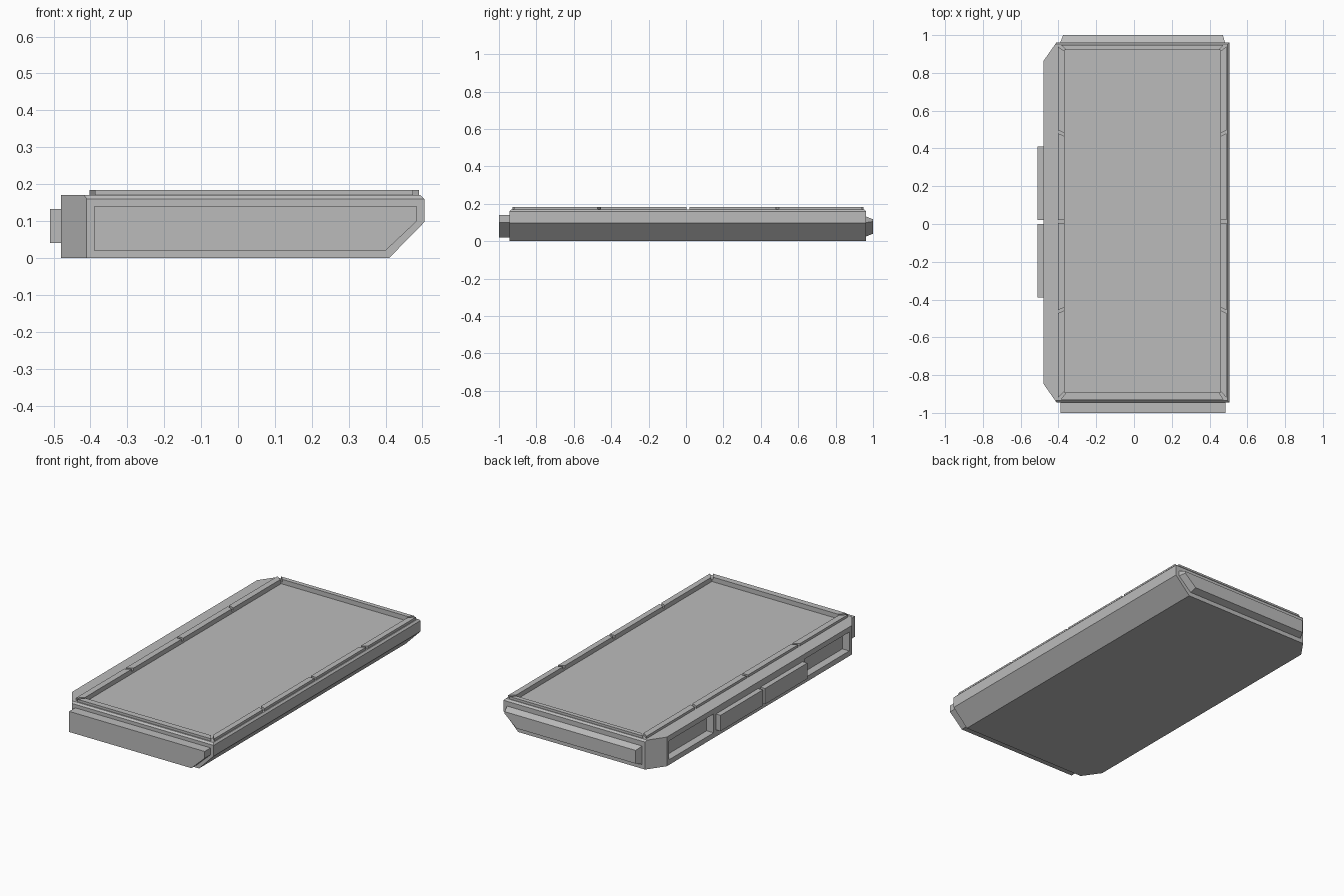
import bpy, bmesh
from mathutils import Vector

cube = bpy.data.objects.get("Cube")
if cube:
    bpy.data.objects.remove(cube, do_unlink=True)

grey = bpy.data.materials.new("plain grey")
grey.use_nodes = True
grey.diffuse_color = (0.5, 0.5, 0.5, 1)
bsdf = next(n for n in grey.node_tree.nodes if n.type == 'BSDF_PRINCIPLED')
bsdf.inputs["Base Color"].default_value = (0.5, 0.5, 0.5, 1)


def loft(name, first, last, cuts=()):
    """Join two matching rings of points into a solid, then slice it by planes."""
    bm = bmesh.new()
    a = [bm.verts.new(p) for p in first]
    b = [bm.verts.new(p) for p in last]
    bm.faces.new(a)
    bm.faces.new(b[::-1])
    for i in range(len(a)):
        j = (i + 1) % len(a)
        bm.faces.new((a[i], b[i], b[j], a[j]))
    for point, normal in cuts:
        geom = bm.verts[:] + bm.edges[:] + bm.faces[:]
        cut = bmesh.ops.bisect_plane(bm, geom=geom, plane_co=point,
                                     plane_no=normal, clear_outer=True)
        edges = [e for e in cut["geom_cut"] if isinstance(e, bmesh.types.BMEdge)]
        bmesh.ops.contextual_create(bm, geom=edges)
    bmesh.ops.recalc_face_normals(bm, faces=bm.faces)
    mesh = bpy.data.meshes.new(name)
    bm.to_mesh(mesh)
    bm.free()
    mesh.materials.append(grey)
    obj = bpy.data.objects.new(name, mesh)
    bpy.context.collection.objects.link(obj)
    return obj


def along_y(name, profile, y0, y1, outer=None, cuts=()):
    return loft(name, [(x, y0, z) for x, z in profile],
                [(x, y1, z) for x, z in outer or profile], cuts)


def along_z(name, plan, z0, z1):
    return loft(name, [(x, y, z0) for x, y in plan], [(x, y, z1) for x, y in plan])


def box(name, x0, x1, y0, y1, z0, z1):
    return along_z(name, [(x0, y0), (x1, y0), (x1, y1), (x0, y1)], z0, z1)


# Main slab, with a sloped lower edge, bevelled top and two clipped corners
FRONT, BACK, TOP = -0.945, 0.962, 0.17
body = along_y(
    "body",
    [(-0.48, 0), (0.41, 0), (0.505, 0.097), (0.505, 0.16), (0.495, TOP), (-0.48, TOP)],
    FRONT, BACK,
    cuts=[((0, FRONT, 0.16), (0, -1, 1)), ((0, BACK, 0.16), (0, 1, 1)),
          ((-0.41, FRONT, 0), (-0.1, -0.07, 0)), ((-0.41, BACK, 0), (-0.1, 0.07, 0))])

# Sunken top panel and side pockets
X0, X1, Y0, Y1 = -0.367, 0.457, -0.892, 0.922
FLOOR = 0.157
cutters = [box("panel_cutter", X0, X1, Y0, Y1, FLOOR, 0.3)]
for y0, y1 in ((0.43, 0.84), (-0.82, -0.41)):
    cutters.append(box("pocket_cutter", -0.6, -0.435, y0, y1, 0.03, 0.14))
for cutter in cutters:
    cutter.hide_render = True
    mod = body.modifiers.new("cut", 'BOOLEAN')
    mod.operation = 'DIFFERENCE'
    mod.solver = 'EXACT'
    mod.object = cutter
bpy.context.view_layer.update()
cut_mesh = bpy.data.meshes.new_from_object(
    body.evaluated_get(bpy.context.evaluated_depsgraph_get()))
body.modifiers.clear()
body.data = cut_mesh
for cutter in cutters:
    bpy.data.objects.remove(cutter, do_unlink=True)

# Front plate and tapered back pad, both following the sloped edge
along_y("front_plate",
        [(-0.39, 0.02), (0.4, 0.02), (0.485, 0.1), (0.485, 0.14), (-0.39, 0.14)],
        -1, FRONT)
along_y("back_pad",
        [(-0.39, 0.025), (0.4, 0.025), (0.482, 0.1), (0.482, 0.132), (-0.39, 0.132)],
        BACK, 1,
        outer=[(-0.375, 0.04), (0.395, 0.04), (0.47, 0.105), (0.47, 0.117), (-0.375, 0.117)])

# Two blocks on the side between the pockets
for name, y0, y1 in (("side_block_back", 0.02, 0.41), ("side_block_front", -0.39, 0.0)):
    box(name, -0.51, -0.47, y0, y1, 0.04, 0.132)

# Raised rim around the panel, mitred at the corners and split by narrow gaps
OX0, OX1, OY0, OY1 = -0.403, 0.49, -0.928, 0.948
RIM, GAP = 0.184, 0.008


def rim(name, plan):
    along_z(name, plan, TOP - 0.001, RIM)


for name, outer, inner in (("front_rim", OY0, Y0), ("back_rim", OY1, Y1)):
    rim(name, [(OX0 + 2 * GAP, outer), (OX1 - 2 * GAP, outer),
               (X1 - GAP, inner), (X0 + GAP, inner)])

# Each split is (outer y, inner y); the outer two splits slant toward the middle
splits = [(OY0, Y0), (-0.465, -0.448), (0.012, 0.012), (0.489, 0.472), (OY1, Y1)]
for side, outer, inner in (("right", OX0, X0), ("left", OX1, X1)):
    for n, (lo, hi) in enumerate(zip(splits, splits[1:])):
        rim(f"{side}_rim_{n + 1}",
            [(outer, lo[0] + GAP), (outer, hi[0] - GAP),
             (inner, hi[1] - GAP), (inner, lo[1] + GAP)])
